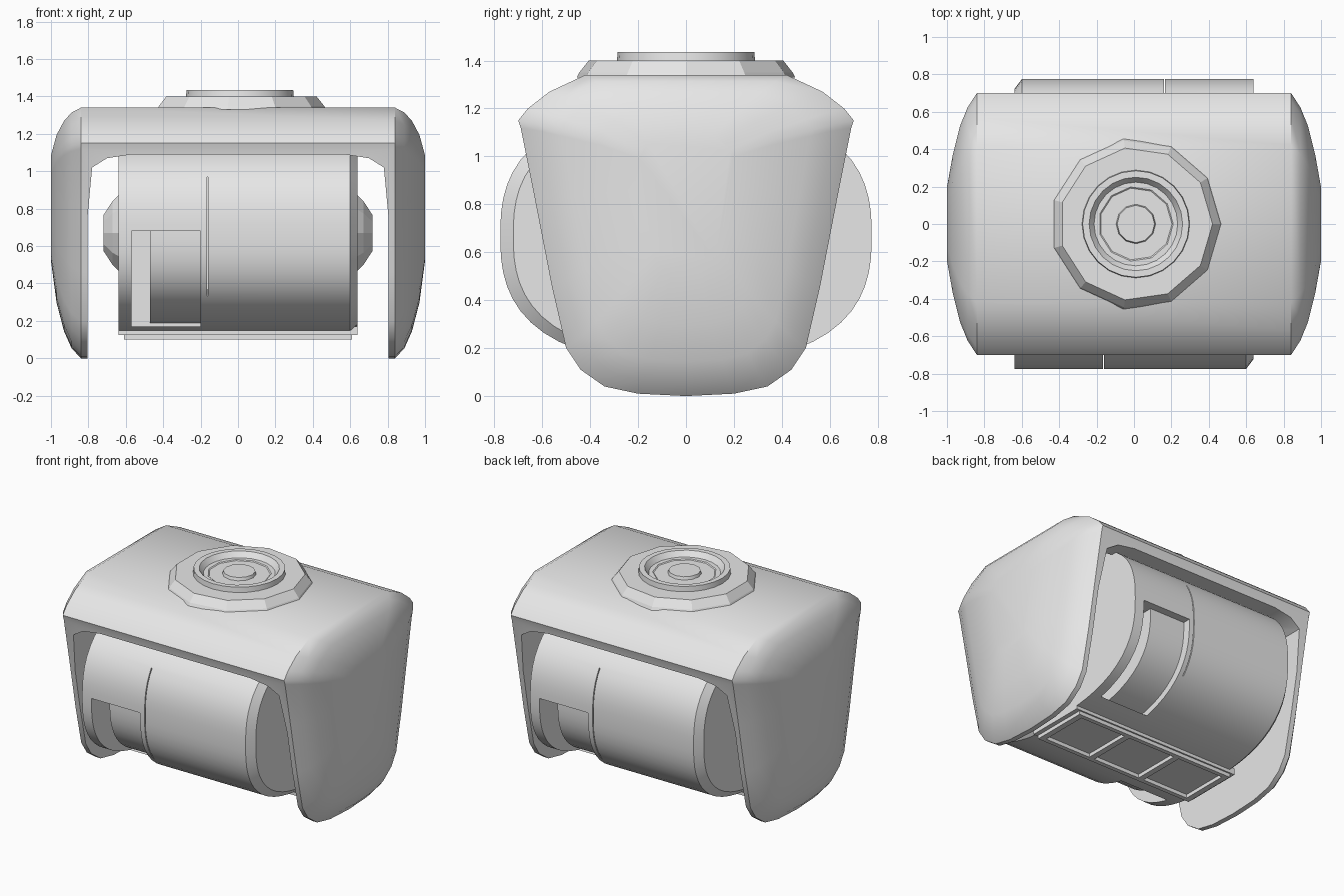
import bpy, bmesh, math

cube = bpy.data.objects.get("Cube")
if cube:
    bpy.data.objects.remove(cube, do_unlink=True)

grey = bpy.data.materials.new("light_grey")
grey.use_nodes = True
grey.diffuse_color = (0.8, 0.8, 0.8, 1)
grey.node_tree.nodes["Principled BSDF"].inputs["Base Color"].default_value = (0.8, 0.8, 0.8, 1)


def loft(name, rings):
    """Skin a list of equal-length rings and cap both ends."""
    bm = bmesh.new()
    rows = [[bm.verts.new(p) for p in ring] for ring in rings]
    for a, b in zip(rows, rows[1:]):
        for i in range(len(a)):
            j = (i + 1) % len(a)
            bm.faces.new((a[i], a[j], b[j], b[i]))
    bm.faces.new(rows[0])
    bm.faces.new(rows[-1])
    bmesh.ops.recalc_face_normals(bm, faces=bm.faces)
    mesh = bpy.data.meshes.new(name)
    bm.to_mesh(mesh)
    bm.free()
    mesh.materials.append(grey)
    obj = bpy.data.objects.new(name, mesh)
    bpy.context.collection.objects.link(obj)
    return obj


def box(name, x0, x1, y0, y1, z0, z1):
    return loft(name, [[(x0, y0, z), (x1, y0, z), (x1, y1, z), (x0, y1, z)] for z in (z0, z1)])


def turned(name, profile, sides, place):
    """Revolve (radius, height) pairs; place maps (u, v, height) to a point."""
    angles = [2 * math.pi * i / sides for i in range(sides)]
    return loft(name, [[place(r * math.cos(a), r * math.sin(a), h) for a in angles]
                       for r, h in profile])


def activate(obj):
    bpy.ops.object.select_all(action='DESELECT')
    obj.select_set(True)
    bpy.context.view_layer.objects.active = obj


def cut(obj, cutter):
    mod = obj.modifiers.new("cut", 'BOOLEAN')
    mod.operation, mod.solver, mod.object = 'DIFFERENCE', 'EXACT', cutter
    cutter.hide_render = True
    activate(obj)
    bpy.ops.object.modifier_apply(modifier=mod.name)
    bpy.data.objects.remove(cutter, do_unlink=True)


def smooth(obj, degrees=35):
    activate(obj)
    bpy.ops.object.shade_smooth_by_angle(angle=math.radians(degrees))


# Housing: pillow-sided shell lofted across x, with depth and height scales
half = [(0.2, 0.01), (0.34, 0.04), (0.44, 0.11), (0.5, 0.2), (0.56, 0.46), (0.63, 0.82),
        (0.69, 1.12), (0.7, 1.15), (0.66, 1.2), (0.57, 1.27), (0.42, 1.34)]
outline = [(0, 0)] + half + [(-y, z) for y, z in reversed(half)]
sides = [(0.84, 1, 1), (0.89, 0.89, 0.94), (0.93, 0.75, 0.84), (0.97, 0.52, 0.67), (1.0, 0.28, 0.42)]
stations = [(-x, d, h) for x, d, h in reversed(sides)] + sides
housing = loft("housing", [[(x, y * d, 0.9 + (z - 0.9) * h) for y, z in outline]
                           for x, d, h in stations])

# Opening between the arms, and the hollow under the roof
arch = [(0.805, -0.1), (0.805, 0.75), (0.78, 1.02), (0.7, 1.07), (0.57, 1.09)]
arch += [(-x, z) for x, z in reversed(arch)]
cut(housing, loft("opening_cutter", [[(x, y, z) for x, z in arch] for y in (-1, 1)]))
cut(housing, box("roof_cutter", -0.74, 0.74, -0.55, 0.55, 0.8, 1.25))
smooth(housing, 40)


# Drum: squarish round section lying along x
def drum_ring(x, front=1.0, back=1.0, steps=64):
    ring = []
    for i in range(steps):
        a = 2 * math.pi * i / steps
        c, s = math.cos(a), math.sin(a)
        k = (abs(c) ** 2.6 + abs(s) ** 2.6) ** (-1 / 2.6)
        k *= front if c < 0 else back
        ring.append((x, 0.775 * k * c, 0.67 + 0.53 * k * s))
    return ring


drum = loft("drum", [drum_ring(-0.64, back=0.93), drum_ring(-0.6),
                     drum_ring(0.6), drum_ring(0.64, front=0.93)])

# Window and seam, repeated half a turn round the vertical axis
for t in (1, -1):
    def turned_box(name, x0, x1, y0, y1, z0, z1):
        xs, ys = sorted((x0 * t, x1 * t)), sorted((y0 * t, y1 * t))
        return box(name, *xs, *ys, z0, z1)
    cut(drum, turned_box("window_cutter", -0.57, -0.2, -0.9, -0.25, 0.17, 0.68))
    cut(drum, turned_box("seam_cutter", -0.167, -0.161, -0.9, -0.67, 0.3, 0.97))
smooth(drum)

# Inner cores seen through the windows
for name, t in (("front_core", 1), ("back_core", -1)):
    core = loft(name, [drum_ring(t * x, 0.93, 0.93) for x in (-0.47, -0.19)])
    smooth(core)

# Hubs on the drum ends
for name, t in (("left_hub", 1), ("right_hub", -1)):
    turned(name, [(0.22, 0.63), (0.18, 0.67), (0.1, 0.72)], 10,
           lambda u, v, h: (t * h, u, 0.67 + v))

# Tray under the drum: plate with a barred frame
box("tray_plate", -0.64, 0.64, -0.21, 0.21, 0.125, 0.17)
for i, y in enumerate((-0.2, 0.17)):
    box(f"tray_rail_{i + 1}", -0.61, 0.61, y, y + 0.03, 0.1, 0.16)
for i, x in enumerate((-0.61, -0.22, 0.18, 0.57)):
    box(f"tray_bar_{i + 1}", x, x + 0.04, -0.17, 0.17, 0.1, 0.16)


# Dial on the roof: faceted base, raised rim, sunken middle, button
def upright(u, v, h):
    return (u + 0.01, v, h)


turned("dial_base", [(0.46, 1.33), (0.45, 1.35), (0.41, 1.4), (0.2, 1.4), (0.18, 1.385)], 11, upright)
rim = turned("dial_rim", [(0.29, 1.38), (0.285, 1.435), (0.25, 1.435), (0.22, 1.395)], 24, upright)
smooth(rim)
button = turned("dial_button", [(0.11, 1.38), (0.1, 1.415)], 12, upright)
smooth(button)
